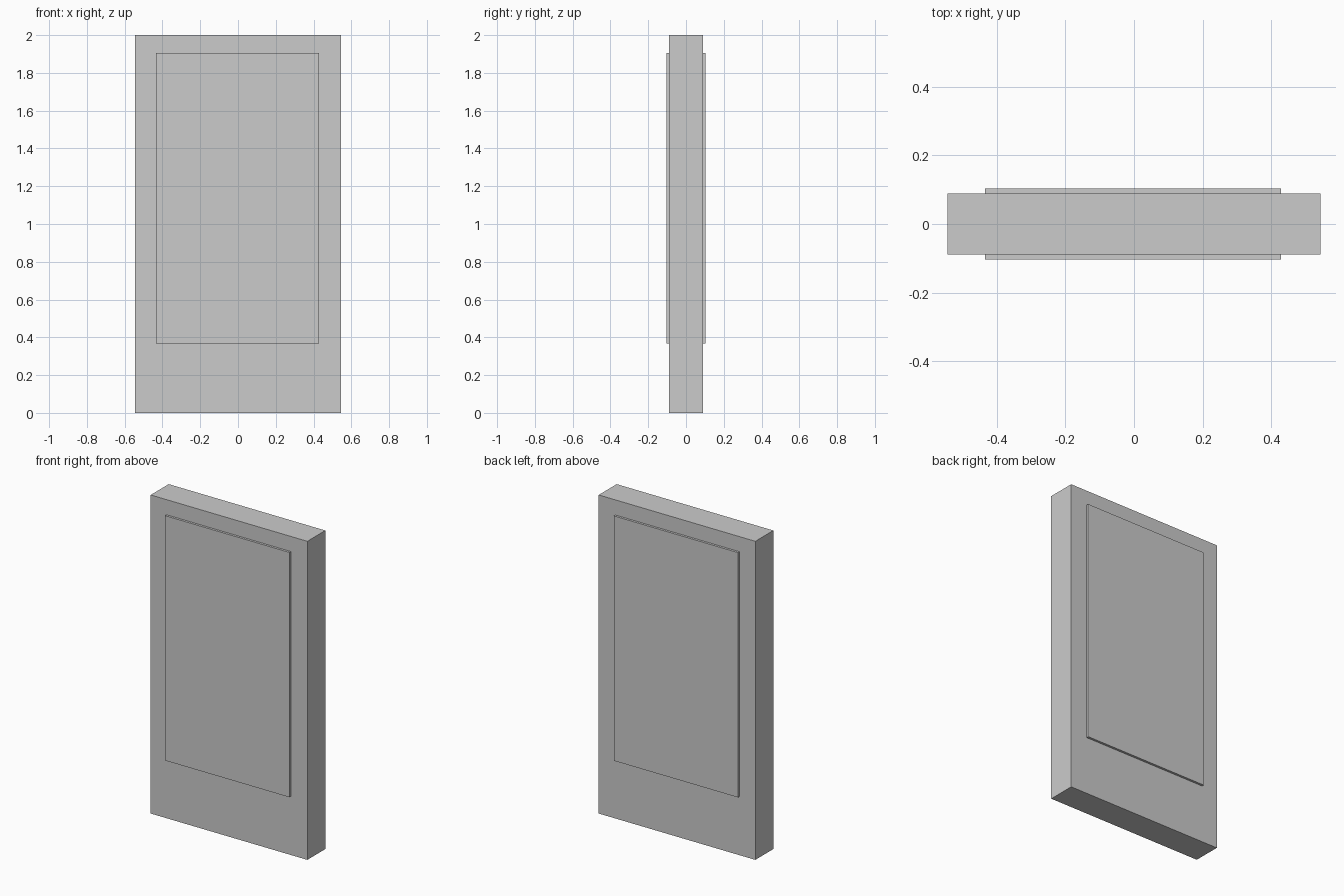
import bpy

if "Cube" in bpy.data.objects:
    bpy.data.objects.remove(bpy.data.objects["Cube"])


def box(name, x, y, z):
    """Axis-aligned box from (min, max) ranges."""
    bpy.ops.mesh.primitive_cube_add(
        size=1, location=[(a + b) / 2 for a, b in (x, y, z)])
    ob = bpy.context.object
    ob.name = name
    ob.scale = [b - a for a, b in (x, y, z)]
    bpy.ops.object.transform_apply(location=False, rotation=False, scale=True)
    return ob


BODY_Y = 0.089    # half depth of the slab
PANEL_Y = 0.1035  # outer face of the raised panels

# Freestanding slab
box("display_body", (-0.544, 0.544), (-BODY_Y, BODY_Y), (0, 2))

# Raised panel on both faces
for name, side in (("front_panel", -1), ("back_panel", 1)):
    y = sorted((side * BODY_Y, side * PANEL_Y))
    box(name, (-0.434, 0.429), y, (0.368, 1.905))
